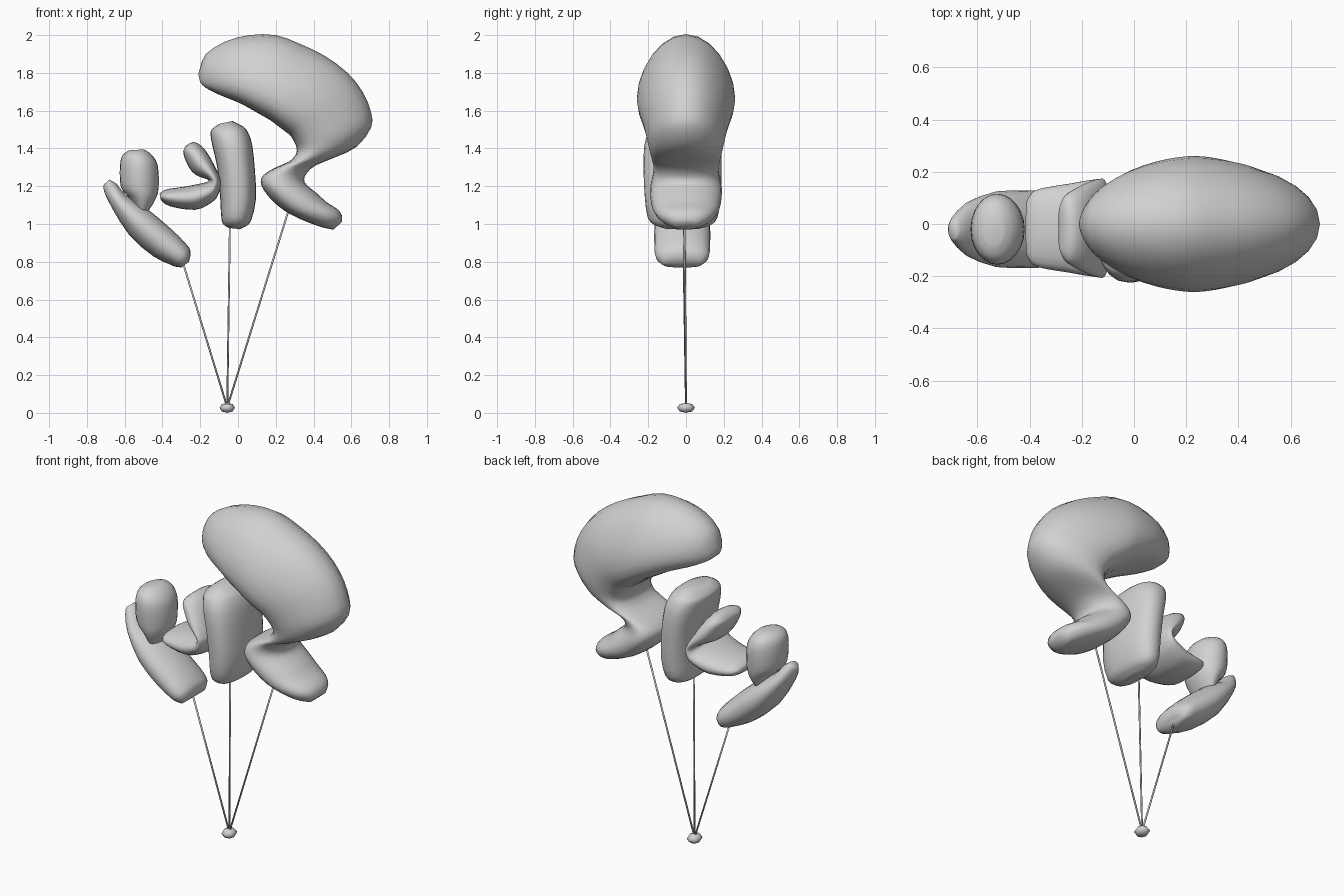
import bpy, bmesh, math
from mathutils import Vector

grey = bpy.data.materials.new("foil grey")
grey.diffuse_color = (0.64, 0.64, 0.64, 1)


def finish(name, bm):
    bmesh.ops.recalc_face_normals(bm, faces=bm.faces)
    me = bpy.data.meshes.new(name)
    bm.to_mesh(me)
    bm.free()
    me.materials.append(grey)
    for p in me.polygons:
        p.use_smooth = True
    ob = bpy.data.objects.new(name, me)
    bpy.context.collection.objects.link(ob)
    return ob


def refine(stations, steps):
    """Catmull-Rom interpolation between stations."""
    pts = [Vector(s) for s in stations]
    out = []
    for i in range(len(pts) - 1):
        b, c = pts[i], pts[i + 1]
        a = pts[i - 1] if i else b
        d = pts[i + 2] if i + 2 < len(pts) else c
        for k in range(steps):
            t = k / steps
            out.append(0.5 * (2 * b + (c - a) * t + (2 * a - 5 * b + 4 * c - d) * t * t
                              + (3 * b - a - 3 * c + d) * t ** 3))
    out.append(pts[-1])
    return out


def balloon(name, stations, y0=0.0, power=(2, 2), bias=(0, 0), steps=2, n=24):
    """Loft superellipse rings; a station is (x, z) outer, (x, z) inner, half depth."""
    bm = bmesh.new()
    rings = []
    st = refine(stations, steps)
    for i, (xa, za, xb, zb, w) in enumerate(st):
        f = (i / (len(st) - 1)) ** 3
        e = 2 / (power[0] + (power[1] - power[0]) * f)
        shift = bias[0] + (bias[1] - bias[0]) * f
        ring = []
        for k in range(n):
            ang = 2 * math.pi * k / n
            c, s = math.cos(ang), math.sin(ang)
            t = math.copysign(abs(c) ** e, c)
            y = math.copysign(abs(s) ** e, s) * w
            t -= shift * (1 - t * t)
            ring.append(bm.verts.new(((xa + xb) / 2 + t * (xa - xb) / 2, y0 + y,
                                      (za + zb) / 2 + t * (za - zb) / 2)))
        rings.append(ring)
    for r, q in zip(rings, rings[1:]):
        for k in range(n):
            bm.faces.new((r[k], r[(k + 1) % n], q[(k + 1) % n], q[k]))
    bm.faces.new(rings[0])
    bm.faces.new(rings[-1])
    return finish(name, bm)


# Large crescent balloon that folds back into a foot
balloon("crescent_balloon", [
    (-.21, 1.79, -.20, 1.75, .03), (-.20, 1.83, -.17, 1.72, .08),
    (-.17, 1.90, -.09, 1.68, .145), (-.07, 1.965, .01, 1.64, .205),
    (.06, 2.0, .10, 1.59, .24), (.20, 2.0, .17, 1.55, .257),
    (.325, 1.955, .21, 1.52, .26), (.46, 1.89, .25, 1.49, .252),
    (.58, 1.80, .28, 1.465, .238), (.66, 1.70, .30, 1.43, .222),
    (.705, 1.59, .31, 1.405, .21), (.705, 1.51, .31, 1.38, .20),
    (.63, 1.41, .30, 1.36, .19), (.52, 1.355, .27, 1.33, .18),
    (.41, 1.31, .20, 1.30, .172), (.365, 1.27, .135, 1.26, .175),
    (.35, 1.235, .12, 1.22, .183), (.365, 1.205, .14, 1.175, .19),
    (.415, 1.165, .19, 1.115, .188), (.47, 1.115, .27, 1.055, .178),
    (.525, 1.08, .38, 1.005, .15), (.55, 1.045, .455, .98, .11),
    (.55, 1.01, .505, .97, .06)], power=(2, 2.4), bias=(.4, 0))

# Upright bar balloon
balloon("bar_balloon", [
    (-.10, 1.53, -.03, 1.545, .10), (-.14, 1.50, .03, 1.515, .16),
    (-.145, 1.47, .055, 1.48, .185), (-.135, 1.41, .075, 1.42, .203),
    (-.11, 1.30, .09, 1.28, .207), (-.095, 1.15, .095, 1.13, .20),
    (-.09, 1.05, .07, 1.02, .185), (-.08, 1.0, .045, .99, .15),
    (-.05, .98, .01, .972, .09)], y0=-.018, power=(2.4, 2.4))

# Folded balloon with two arms opening to the left
balloon("folded_balloon", [
    (-.28, 1.41, -.29, 1.385, .08), (-.24, 1.435, -.285, 1.355, .125),
    (-.195, 1.415, -.26, 1.30, .15), (-.155, 1.365, -.225, 1.26, .17),
    (-.12, 1.30, -.178, 1.242, .185), (-.09, 1.24, -.16, 1.235, .19),
    (-.09, 1.20, -.155, 1.23, .19), (-.115, 1.135, -.165, 1.222, .188),
    (-.17, 1.095, -.22, 1.21, .18), (-.23, 1.075, -.27, 1.20, .17),
    (-.325, 1.085, -.34, 1.19, .157), (-.385, 1.105, -.39, 1.18, .14),
    (-.41, 1.13, -.415, 1.16, .10)], y0=-.016, power=(2.1, 2.1))

# Slanted balloon and the round lobe sitting on it
balloon("slanted_balloon", [
    (-.71, 1.21, -.68, 1.235, .035), (-.71, 1.175, -.64, 1.21, .06),
    (-.67, 1.09, -.595, 1.155, .105), (-.575, .94, -.48, 1.08, .145),
    (-.45, .83, -.35, .97, .148), (-.37, .79, -.28, .90, .145),
    (-.335, .775, -.25, .855, .132), (-.30, .77, -.26, .80, .10)],
    y0=-.02, power=(2, 2.6))
balloon("round_lobe", [
    (-.535, 1.07, -.48, 1.06, .08), (-.575, 1.14, -.44, 1.125, .115),
    (-.62, 1.195, -.42, 1.19, .13), (-.625, 1.31, -.425, 1.31, .135),
    (-.61, 1.365, -.46, 1.37, .11), (-.575, 1.39, -.50, 1.395, .06)],
    y0=-.02, steps=3)


# Strings from the weight up to the balloons
def string(name, end, radius=.005):
    a, b = Vector((-.057, 0, .03)), Vector(end)
    bm = bmesh.new()
    bmesh.ops.create_cone(bm, cap_ends=True, segments=8, radius1=radius,
                          radius2=radius, depth=(b - a).length)
    rot = (b - a).to_track_quat('Z', 'Y')
    for v in bm.verts:
        v.co = rot @ v.co + (a + b) / 2
    finish(name, bm)


string("left_string", (-.29, -.012, .79))
string("middle_string", (-.043, -.012, 1.0))
string("right_string", (.27, -.008, 1.08))

# Flattened weight at the bottom
bm = bmesh.new()
bmesh.ops.create_uvsphere(bm, u_segments=8, v_segments=4, radius=1)
for v in bm.verts:
    v.co = Vector((v.co.x * .041 - .057, v.co.y * .047, v.co.z * .027 + .027))
finish("weight", bm)
